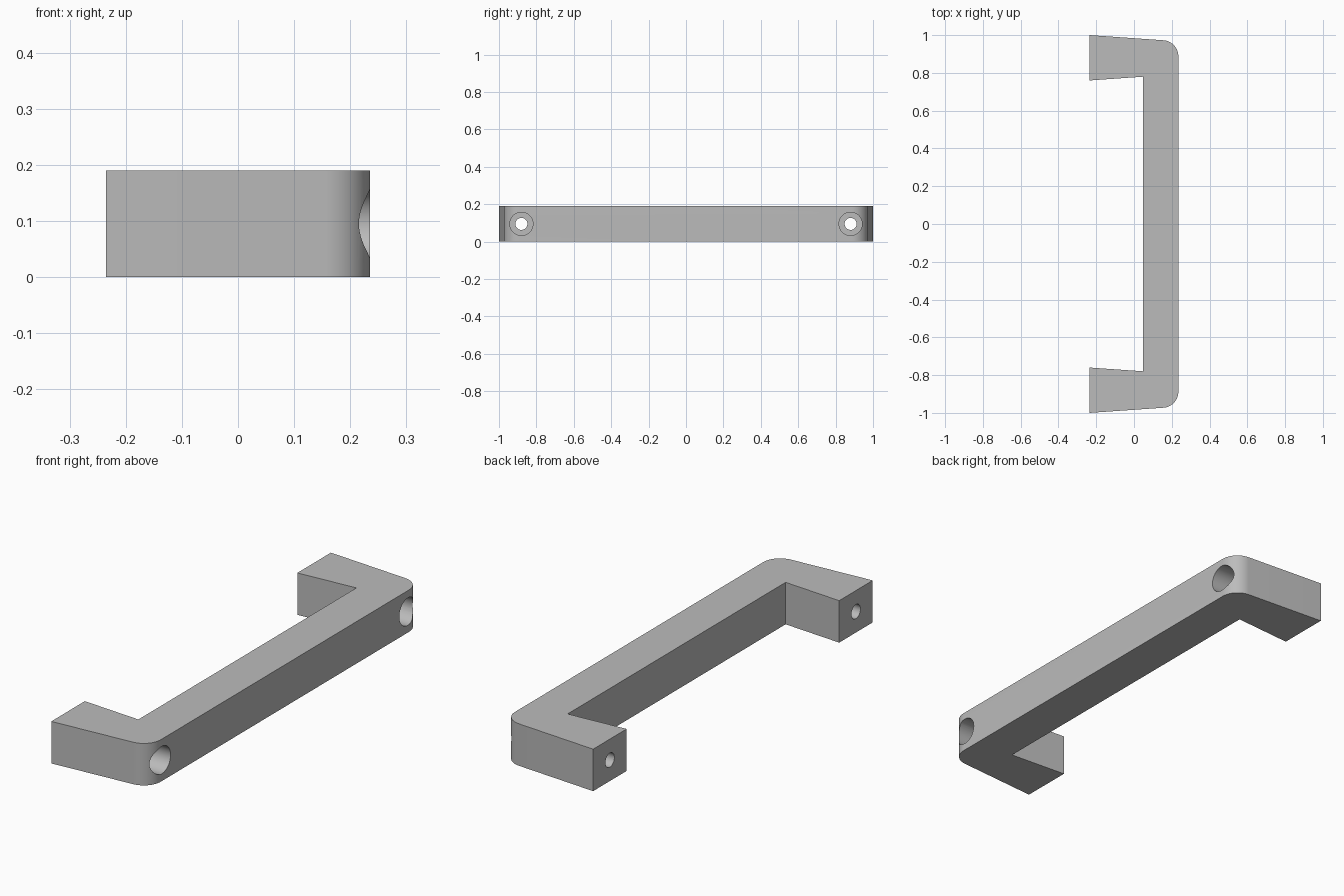
import bpy, bmesh
from math import sin, cos, tan, radians, pi

if "Cube" in bpy.data.objects:
    bpy.data.objects.remove(bpy.data.objects["Cube"], do_unlink=True)

HEIGHT = 0.19
BACK, GRIP_IN, GRIP_OUT = -0.235, 0.047, 0.235
DRAFT = radians(4)
FILLET = 0.085
HOLE_Y, HOLE_R, BORE_R, BORE_DEPTH = 0.88, 0.032, 0.062, 0.25

grey = bpy.data.materials.new("satin grey")
grey.use_nodes = True
colour = (0.5, 0.5, 0.5, 1)
grey.diffuse_color = colour
grey.node_tree.nodes["Principled BSDF"].inputs["Base Color"].default_value = colour


def make_object(name, bm):
    bmesh.ops.recalc_face_normals(bm, faces=bm.faces)
    mesh = bpy.data.meshes.new(name)
    bm.to_mesh(mesh)
    bm.free()
    mesh.materials.append(grey)
    obj = bpy.data.objects.new(name, mesh)
    bpy.context.collection.objects.link(obj)
    return obj


# Handle outline: half profile with drafted arm and rounded outer corner, mirrored in y
cx = GRIP_OUT - FILLET
cy = 1 - tan(DRAFT) * (cx - BACK) - FILLET / cos(DRAFT)
steps = 16
sweep = pi / 2 - DRAFT
half = [(cx + FILLET * cos(sweep * i / steps), cy + FILLET * sin(sweep * i / steps))
        for i in range(steps + 1)]
half += [(BACK, 1), (BACK, 0.76), (GRIP_IN, 0.76 + tan(DRAFT) * (GRIP_IN - BACK))]
outline = half + [(x, -y) for x, y in reversed(half)]

bm = bmesh.new()
base = bm.faces.new([bm.verts.new((x, y, 0)) for x, y in outline])
top = bmesh.ops.extrude_face_region(bm, geom=[base])["geom"]
bmesh.ops.translate(bm, vec=(0, 0, HEIGHT),
                    verts=[v for v in top if isinstance(v, bmesh.types.BMVert)])
handle = make_object("pull_handle", bm)


# Stepped cutter: wide counterbore in front, narrow screw hole through the arm
def screw_cutter(name, y):
    bm = bmesh.new()
    shoulder = GRIP_OUT - BORE_DEPTH
    profile = [(GRIP_OUT + 0.1, BORE_R), (shoulder, BORE_R),
               (shoulder, HOLE_R), (BACK - 0.1, HOLE_R)]
    n = 48
    rings = [[bm.verts.new((x, y + r * cos(2 * pi * i / n),
                            HEIGHT / 2 + r * sin(2 * pi * i / n))) for i in range(n)]
             for x, r in profile]
    for a, b in zip(rings, rings[1:]):
        for i in range(n):
            j = (i + 1) % n
            bm.faces.new((a[i], a[j], b[j], b[i]))
    bm.faces.new(rings[0])
    bm.faces.new(rings[-1])
    cutter = make_object(name, bm)
    cutter.hide_render = True
    return cutter


cutters = [screw_cutter("screw_cutter_front", -HOLE_Y),
           screw_cutter("screw_cutter_back", HOLE_Y)]
for cutter in cutters:
    mod = handle.modifiers.new(cutter.name, 'BOOLEAN')
    mod.operation = 'DIFFERENCE'
    mod.solver = 'EXACT'
    mod.object = cutter

# Bake the holes, then smooth the curved walls while keeping edges sharp
bpy.ops.object.select_all(action='DESELECT')
handle.select_set(True)
bpy.context.view_layer.objects.active = handle
for cutter in cutters:
    bpy.ops.object.modifier_apply(modifier=cutter.name)
for cutter in cutters:
    bpy.data.objects.remove(cutter, do_unlink=True)
bpy.ops.object.shade_smooth_by_angle(angle=radians(30))
